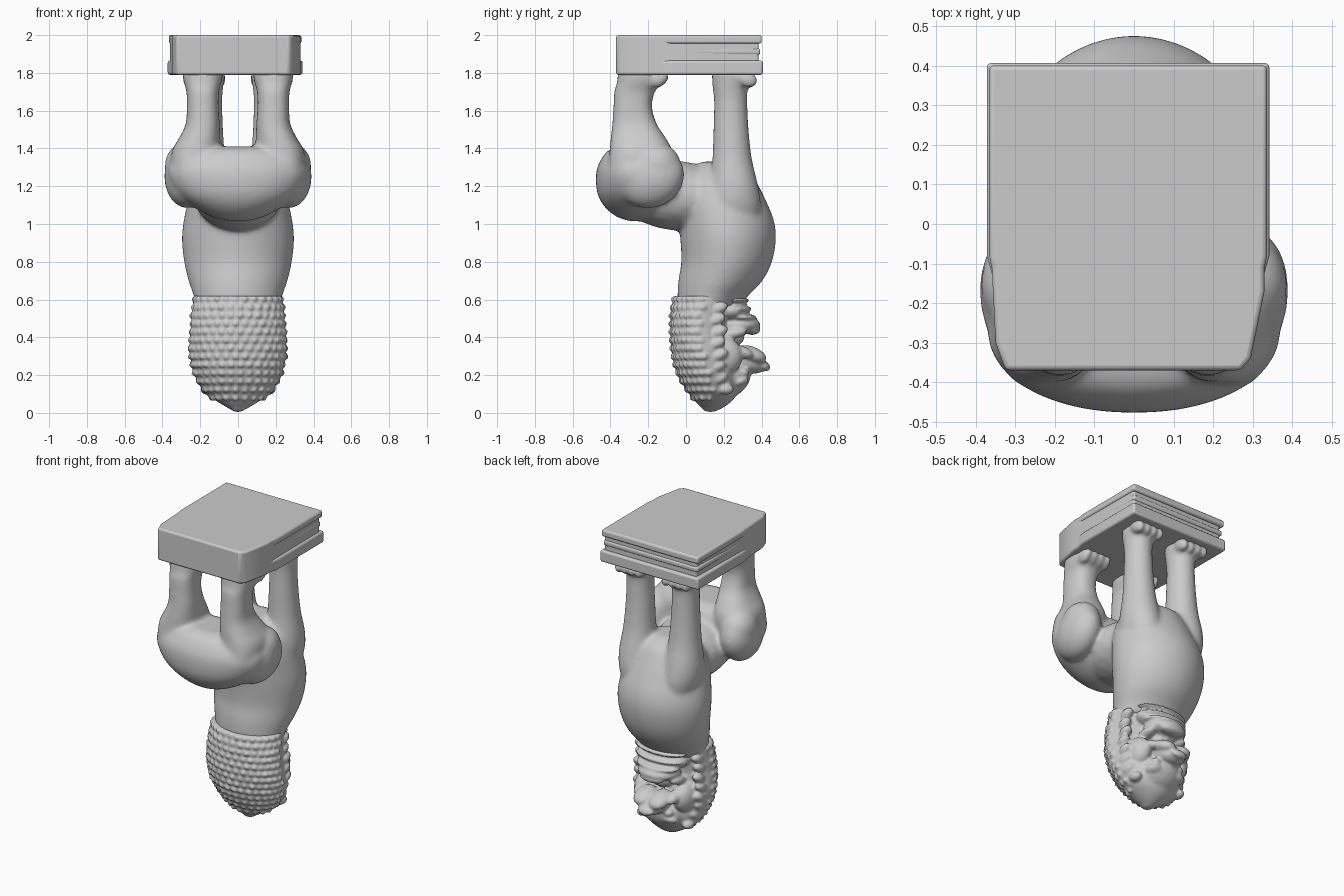
import bpy, bmesh, math, random
from mathutils import Matrix

if "Cube" in bpy.data.objects:
    bpy.data.objects.remove(bpy.data.objects["Cube"])

random.seed(3)


def refine(rows, steps=5):
    """Smooth spline through the section rows."""
    out = []
    for i in range(len(rows) - 1):
        p0, p1, p2, p3 = rows[max(i - 1, 0)], rows[i], rows[i + 1], rows[min(i + 2, len(rows) - 1)]
        for k in range(steps):
            t = k / steps
            out.append([.5 * (2 * b + (c - a) * t + (2 * a - 5 * b + 4 * c - d) * t * t
                              + (3 * b - a - 3 * c + d) * t ** 3)
                        for a, b, c, d in zip(p0, p1, p2, p3)])
    return out + [list(rows[-1])]


def loft(bm, rows, cx=0.0, power=2.0, n=48):
    """Stack of superellipse sections: (z, y_min, y_max, half_width[, x_shift])."""
    rings = []
    for row in refine(rows):
        z, y0, y1, rx = row[:4]
        x0 = cx + (row[4] if len(row) > 4 else 0)
        ring = []
        for i in range(n):
            a = 2 * math.pi * i / n
            c, s = math.cos(a), math.sin(a)
            px = math.copysign(abs(c) ** (2 / power), c)
            py = math.copysign(abs(s) ** (2 / power), s)
            ring.append(bm.verts.new((x0 + rx * px, (y0 + y1) / 2 + (y1 - y0) / 2 * py, z)))
        rings.append(ring)
    for a, b in zip(rings, rings[1:]):
        for i in range(n):
            j = (i + 1) % n
            bm.faces.new((a[i], a[j], b[j], b[i]))
    bm.faces.new(rings[0][::-1])
    bm.faces.new(rings[-1])


def blob(bm, loc, size, tilt=0.0, sub=3, turn=0.0):
    """Ellipsoid, tilted about x, then turned about z (degrees)."""
    m = (Matrix.Translation(loc) @ Matrix.Rotation(math.radians(turn), 4, 'Z')
         @ Matrix.Rotation(math.radians(tilt), 4, 'X') @ Matrix.Diagonal((*size, 1)))
    bmesh.ops.create_icosphere(bm, subdivisions=sub, radius=1, matrix=m)


def pair(bm, loc, size, tilt=0.0, sub=3, turn=0.0):
    for s in (-1, 1):
        blob(bm, (s * loc[0], loc[1], loc[2]), size, tilt, sub, s * turn)


def finish(bm, name, voxel=None, smooth=0):
    bmesh.ops.recalc_face_normals(bm, faces=bm.faces)
    me = bpy.data.meshes.new(name)
    bm.to_mesh(me)
    bm.free()
    ob = bpy.data.objects.new(name, me)
    bpy.context.collection.objects.link(ob)
    if voxel:
        r = ob.modifiers.new("fuse", 'REMESH')
        r.mode = 'VOXEL'
        r.voxel_size = voxel
        r.use_smooth_shade = True
        sm = ob.modifiers.new("soften", 'SMOOTH')
        sm.factor = 0.5
        sm.iterations = smooth
    return ob


# Body: chest, belly, rump and four legs fused together
bm = bmesh.new()
loft(bm, [(.56, -.04, .28, .22), (.62, -.045, .33, .235), (.70, -.04, .405, .262),
          (.80, -.025, .455, .285), (.92, -.03, .476, .297), (1.02, -.04, .465, .287),
          (1.12, -.05, .425, .265), (1.22, -.02, .375, .235), (1.29, .03, .33, .18),
          (1.33, .08, .26, .09)], power=1.92)
# belly and lower back bridge
blob(bm, (0, -.05, 1.15), (.235, .33, .185), -6)
# rump
loft(bm, [(1.015, -.30, -.16, .05), (1.04, -.37, -.10, .14), (1.09, -.43, -.06, .235),
          (1.15, -.465, -.04, .315), (1.22, -.477, -.04, .36), (1.29, -.472, -.06, .37),
          (1.35, -.445, -.08, .34), (1.39, -.41, -.11, .29), (1.41, -.36, -.16, .22)], power=2.15)
# thighs and knees
pair(bm, (.272, -.19, 1.25), (.117, .185, .165), 20, 3, -8)
pair(bm, (.28, -.155, 1.31), (.108, .128, .12))
for s in (-1, 1):
    # hind legs
    loft(bm, [(1.26, -.42, -.07, .13, s * .04), (1.38, -.405, -.07, .13, s * .035),
              (1.46, -.398, -.11, .107, s * .015), (1.53, -.39, -.155, .09, 0),
              (1.62, -.384, -.18, .084, 0), (1.70, -.38, -.165, .086, 0),
              (1.75, -.365, -.13, .10, 0), (1.81, -.36, -.11, .11, 0)], cx=s * .187, power=2.4)
    # front legs
    loft(bm, [(.92, .10, .36, .07, -s * .02), (1.08, .09, .395, .115, -s * .01),
              (1.20, .12, .382, .115, 0), (1.35, .14, .348, .097, 0),
              (1.50, .145, .332, .086, 0), (1.65, .148, .324, .081, 0),
              (1.73, .14, .328, .088, 0), (1.81, .135, .345, .10, 0)], cx=s * .165)
    # paws with toes
    for k in range(4):
        dx = (k - 1.5) * .05
        blob(bm, (s * .187 + dx, -.145, 1.768), (.031, .06, .045), 28, 2)
        blob(bm, (s * .17 + dx, .325, 1.768), (.031, .06, .045), -28, 2)
finish(bm, "body", .012, 12)

# Head and mane
MANE = [(.01, .11, .16, .02), (.03, .08, .20, .06), (.06, .05, .24, .11), (.10, .02, .27, .165),
        (.16, -.02, .29, .21), (.24, -.055, .28, .24), (.34, -.075, .25, .255),
        (.45, -.08, .23, .248), (.55, -.075, .25, .24), (.62, -.06, .28, .231)]


def mane_at(z):
    return min(refine(MANE, 12), key=lambda r: abs(r[0] - z))


bm = bmesh.new()
loft(bm, MANE)
# rows of mane curls over the back and sides
for r in range(13):
    z = .08 + r * .0435
    _, y0, y1, rx = mane_at(z)
    count = max(7, int(rx * 62))
    for k in range(count + 1):
        a = math.pi * (1 + (k + .5 * (r % 2)) / (count + .5))
        size = .02 * random.uniform(.85, 1.2)
        blob(bm, (.985 * rx * math.cos(a), (y0 + y1) / 2 + .98 * (y1 - y0) / 2 * math.sin(a), z),
             (size, size, .02), 0, 1)
# frill of larger locks framing the face, and ears
for r in range(8):
    z = .12 + r * .062
    rx = mane_at(z)[3]
    pair(bm, (rx - .035, .165 + .012 * (r % 2), z), (.034, .05, .03), 25, 2)
pair(bm, (.165, .21, .125), (.035, .045, .03), 0, 2)
# crown knob
blob(bm, (0, .13, .03), (.045, .05, .026), 0, 2)
# forehead, brows, eyes, cheeks
blob(bm, (0, .22, .18), (.15, .13, .10), 30)
pair(bm, (.08, .285, .165), (.06, .05, .028), 20, 2)
pair(bm, (.085, .305, .215), (.034, .03, .026), 0, 2)
pair(bm, (.14, .20, .30), (.07, .10, .10))
# muzzle, nose and upper lips
blob(bm, (0, .315, .275), (.095, .115, .06), -18)
blob(bm, (0, .41, .25), (.06, .04, .028), -30, 2)
pair(bm, (.055, .345, .31), (.065, .085, .042), -20)
pair(bm, (.12, .28, .325), (.04, .08, .035), -15, 2)
# lower jaw, lips and beard ridges
blob(bm, (0, .275, .465), (.135, .12, .05))
blob(bm, (0, .35, .44), (.09, .045, .028), 0, 2)
blob(bm, (0, .25, .40), (.08, .06, .05), 0, 2)
pair(bm, (.115, .25, .42), (.04, .075, .03), 10, 2)
blob(bm, (0, .24, .54), (.175, .095, .065))
for z, y, w in ((.505, .29, .15), (.55, .265, .17), (.595, .25, .18)):
    blob(bm, (0, y, z), (w, .085, .02), 0, 3)
finish(bm, "head_and_mane", .0085, 3)


# Plinth: slab with chamfered front corners
def prism(name, outline, z0, z1, bevel):
    bm = bmesh.new()
    low = [bm.verts.new((x, y, z0)) for x, y in outline]
    top = [bm.verts.new((x, y, z1)) for x, y in outline]
    n = len(outline)
    bm.faces.new(low[::-1])
    bm.faces.new(top)
    for i in range(n):
        j = (i + 1) % n
        bm.faces.new((low[i], low[j], top[j], top[i]))
    ob = finish(bm, name)
    b = ob.modifiers.new("worn_edge", 'BEVEL')
    b.width = bevel
    b.segments = 3
    return ob


parts = [prism("plinth", [(-.325, -.37), (.27, -.37), (.295, -.34), (.33, -.17), (.325, .385),
                          (-.345, .385), (-.36, -.10), (-.35, -.30)], 1.79, 2.0, .012)]
# mouldings along the sides and back
for name, z0, z1, e in (("lower_moulding", 1.79, 1.865, .022), ("middle_moulding", 1.895, 1.93, .008),
                        ("upper_moulding", 1.955, 2.0, .016)):
    parts.append(prism(name, [(-.35, -.16), (.318, -.17), (.32 + e, -.08), (.32 + e, .385 + e),
                              (-.35 - e, .385 + e), (-.35 - e, -.08)], z0, z1, .012))
for ob in parts:
    bpy.ops.object.select_all(action='DESELECT')
    ob.select_set(True)
    bpy.context.view_layer.objects.active = ob
    bpy.ops.object.shade_smooth_by_angle(angle=math.radians(40))
